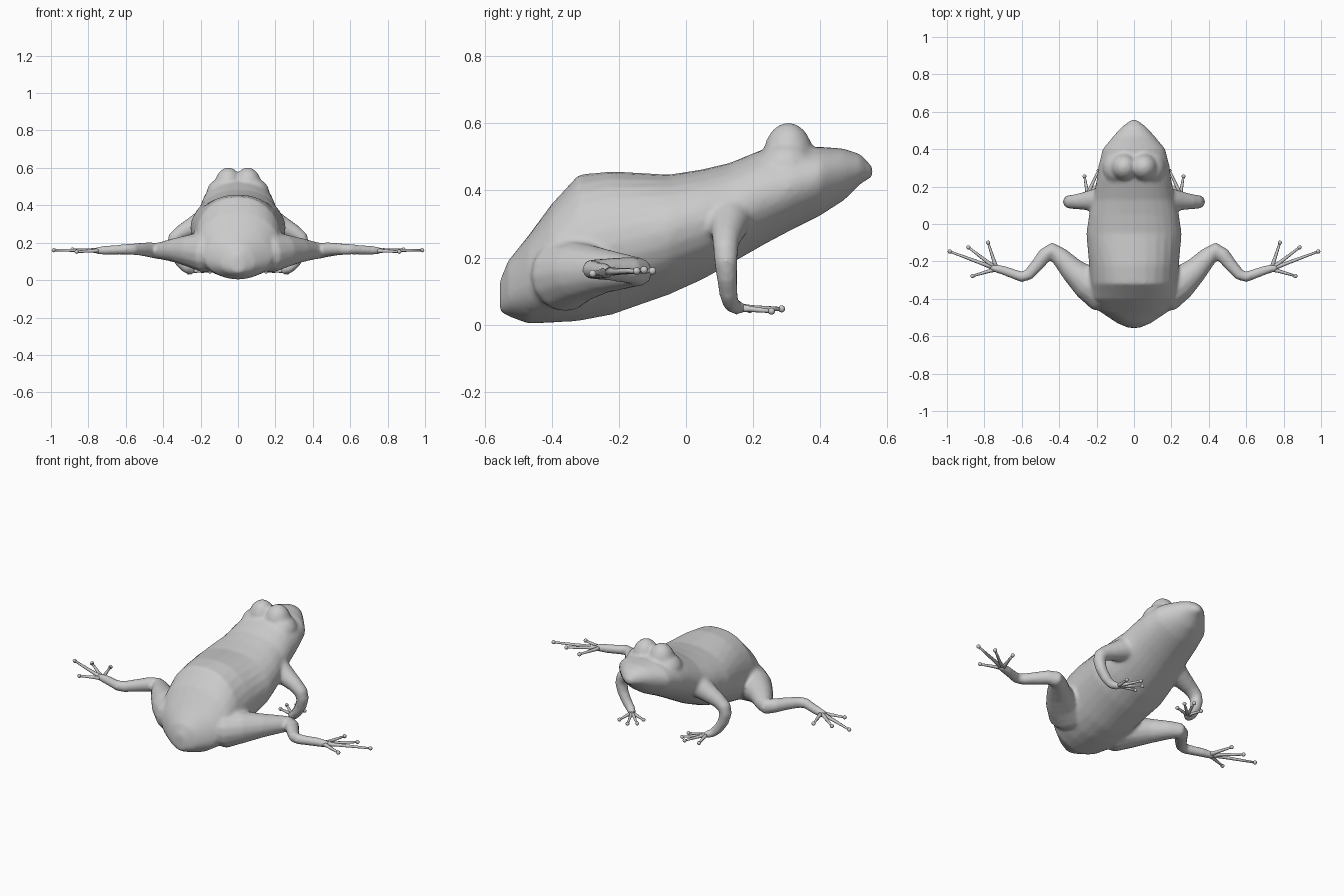
import bpy, bmesh, math
from mathutils import Vector

cube = bpy.data.objects.get("Cube")
if cube:
    bpy.data.objects.remove(cube, do_unlink=True)

skin = bpy.data.materials.new("skin_grey")
skin.use_nodes = True
skin.diffuse_color = (0.6, 0.6, 0.6, 1)
skin.node_tree.nodes["Principled BSDF"].inputs["Base Color"].default_value = (0.6, 0.6, 0.6, 1)


def loft(bm, rings):
    """Skin a list of closed point rings and cap both ends."""
    rows = [[bm.verts.new(p) for p in ring] for ring in rings]
    n = len(rows[0])
    for a, b in zip(rows, rows[1:]):
        for i in range(n):
            j = (i + 1) % n
            bm.faces.new((a[i], a[j], b[j], b[i]))
    bm.faces.new(rows[0][::-1])
    bm.faces.new(rows[-1])


def tube(bm, path, side, ref, sides=14):
    """Tapered limb along (x, y, z, radius) points."""
    pts = [Vector((side * x, y, z)) for x, y, z, r in path]
    rings = []
    for i, p in enumerate(pts):
        t = pts[min(i + 1, len(pts) - 1)] - pts[max(i - 1, 0)]
        u = t.cross(Vector(ref)).normalized()
        v = u.cross(t).normalized()
        r = path[i][3]
        rings.append([p + r * (math.cos(a) * u + math.sin(a) * v)
                      for a in (math.tau * k / sides for k in range(sides))])
    loft(bm, rings)


def ball(bm, centre, size):
    found = bmesh.ops.create_uvsphere(bm, u_segments=14, v_segments=8, radius=1)
    for v in found["verts"]:
        v.co = Vector(c + s * k for c, s, k in zip(centre, size, v.co))


def finish(bm, name):
    bmesh.ops.recalc_face_normals(bm, faces=bm.faces[:])
    for f in bm.faces:
        f.smooth = True
    mesh = bpy.data.meshes.new(name)
    bm.to_mesh(mesh)
    bm.free()
    mesh.materials.append(skin)
    obj = bpy.data.objects.new(name, mesh)
    bpy.context.collection.objects.link(obj)
    return obj


# Torso and head slices: y, top, bottom, half width, height of widest point
SLICES = [
    (-.555, .13, .04, .03, .07), (-.53, .19, .025, .09, .09),
    (-.47, .265, .003, .18, .12), (-.40, .36, .006, .23, .16),
    (-.32, .447, .011, .235, .20), (-.22, .457, .03, .24, .24),
    (-.05, .447, .09, .255, .28), (.05, .463, .135, .24, .31),
    (.13, .482, .18, .22, .33), (.235, .525, .24, .20, .38),
    (.31, .53, .28, .19, .41), (.40, .53, .325, .168, .44),
    (.47, .525, .37, .11, .455), (.52, .508, .42, .065, .46),
    (.557, .47, .44, .015, .455),
]


def slice_ring(y, top, bottom, half, mid, n=28):
    ring = []
    for k in range(n):
        c, s = math.cos(math.tau * k / n), math.sin(math.tau * k / n)
        e = 0.9 if s > 0 else 1.1
        x = half * math.copysign(abs(c) ** e, c)
        ring.append((x, y, mid + s * ((top - mid) if s > 0 else (mid - bottom))))
    return ring


HIND_LEG = [
    (.10, -.40, .14, .08), (.17, -.365, .145, .108), (.25, -.315, .157, .09),
    (.33, -.245, .16, .067), (.40, -.17, .158, .05), (.44, -.14, .157, .043),
    (.475, -.165, .162, .04), (.52, -.222, .165, .035), (.565, -.272, .165, .031),
    (.60, -.283, .165, .029), (.65, -.265, .162, .026), (.70, -.247, .16, .025),
    (.75, -.235, .158, .021), (.775, -.228, .158, .010),
]
ARM = [
    (.12, .13, .335, .06), (.18, .13, .315, .068), (.24, .125, .285, .054),
    (.30, .12, .255, .042), (.338, .118, .225, .038), (.347, .119, .19, .035),
    (.335, .122, .14, .031), (.305, .127, .09, .028), (.275, .135, .06, .025),
    (.25, .155, .05, .022), (.235, .18, .048, .012),
]

# Body with limbs and eye mounds, fused into one soft skin
bm = bmesh.new()
loft(bm, [slice_ring(*s) for s in SLICES])
for side in (1, -1):
    ball(bm, (side * .052, .305, .505), (.075, .075, .098))
    ball(bm, (side * .085, .30, .465), (.085, .09, .08))
    tube(bm, HIND_LEG, side, (0, 0, 1))
    tube(bm, ARM, side, (0, 1, 0))
body = finish(bm, "body")
remesh = body.modifiers.new("fuse", "REMESH")
remesh.mode = "VOXEL"
remesh.voxel_size = 0.01
remesh.use_smooth_shade = True
soften = body.modifiers.new("soften", "SMOOTH")
soften.factor = 0.5
soften.iterations = 6

# Toes and fingers: thin rods ending in round pads
TOES = [(.985, -.147, .16), (.885, -.125, .163), (.78, -.10, .16), (.863, -.278, .152)]
FINGERS = [(.265, .255, .04), (.19, .285, .047), (.15, .25, .045), (.15, .19, .045)]


def digits(name, root, tips, side, thick):
    bm = bmesh.new()
    root = Vector(root)
    for tip in map(Vector, tips):
        path = [(*root.lerp(tip, f), r * thick)
                for f, r in ((0, 1.9), (.3, 1.3), (.7, 1), (1, .8))]
        tube(bm, path, side, (0, 0, 1), 8)
        ball(bm, (side * tip.x, tip.y, tip.z), [thick * 1.5] * 3)
    finish(bm, name)


for side, label in ((1, "left"), (-1, "right")):
    digits(label + "_toes", (.735, -.24, .158), TOES, side, .0075)
    digits(label + "_fingers", (.248, .16, .05), FINGERS, side, .007)
